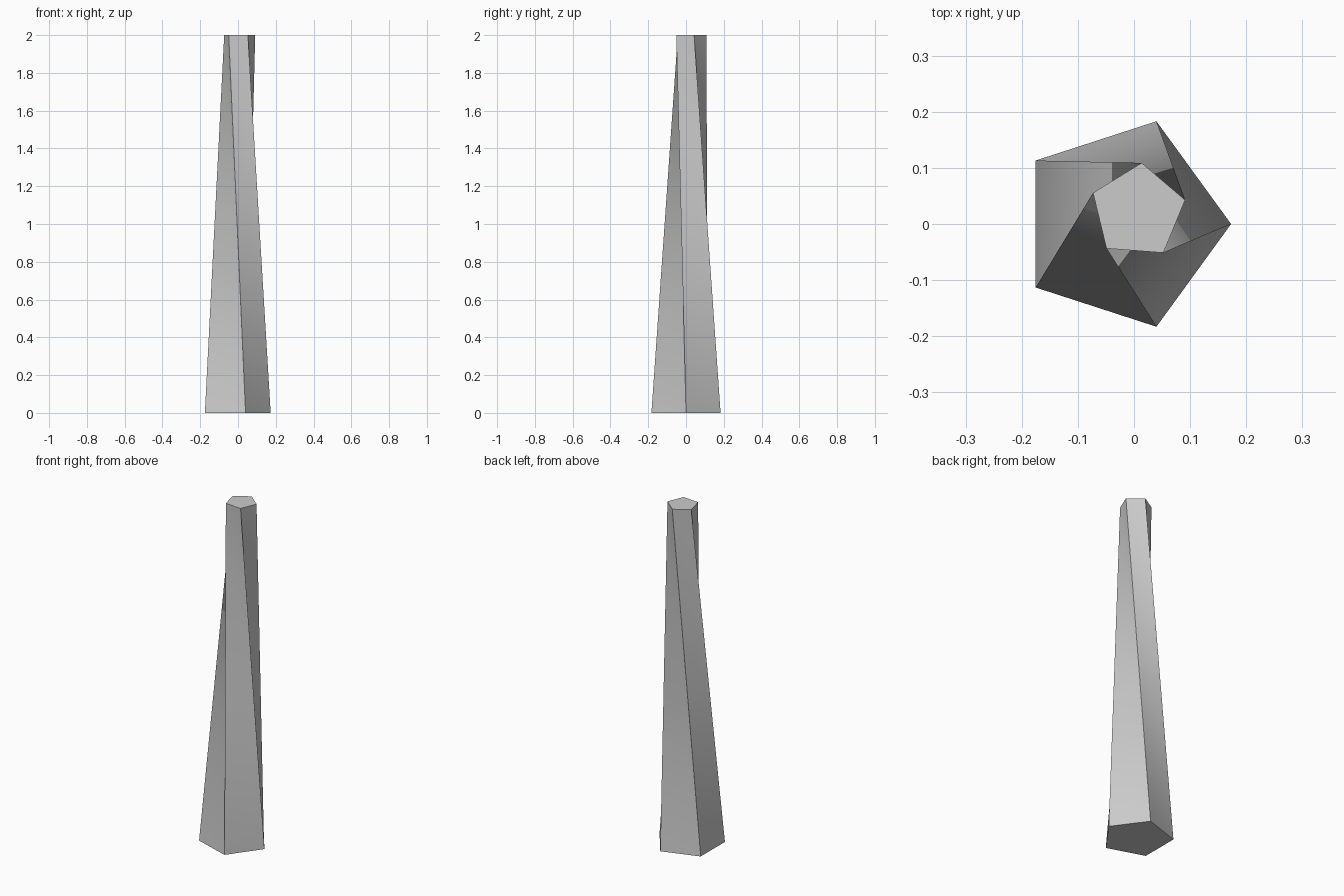
import bpy, bmesh
from math import cos, sin, tau, radians
from mathutils import Vector

if "Cube" in bpy.data.objects:
    bpy.data.objects.remove(bpy.data.objects["Cube"])

SIDES, HEIGHT = 5, 2.0


def pentagon(cx, cy, r, start, z):
    """Corners of a regular pentagon."""
    return [Vector((cx + r * cos(start + tau * i / SIDES),
                    cy + r * sin(start + tau * i / SIDES), z)) for i in range(SIDES)]


# Wide base and small, offset, twisted tip
bm = bmesh.new()
base = [bm.verts.new(p) for p in pentagon(-0.0195, 0, 0.1925, 0, 0)]
tip = [bm.verts.new(p) for p in pentagon(0.007, 0.0225, 0.0866, radians(-58.4), HEIGHT)]

# Sides folded inward along one diagonal
for i in range(SIDES):
    j = (i + 1) % SIDES
    bm.faces.new((base[i], base[j], tip[i]))
    bm.faces.new((base[j], tip[j], tip[i]))

# End caps
bm.faces.new(base[::-1])
bm.faces.new(tip)

mesh = bpy.data.meshes.new("twisted_tapered_post")
bm.to_mesh(mesh)
bm.free()
post = bpy.data.objects.new("twisted_tapered_post", mesh)
bpy.context.collection.objects.link(post)
bpy.context.view_layer.objects.active = post
post.select_set(True)
bpy.ops.object.shade_smooth_by_angle(angle=radians(62))
